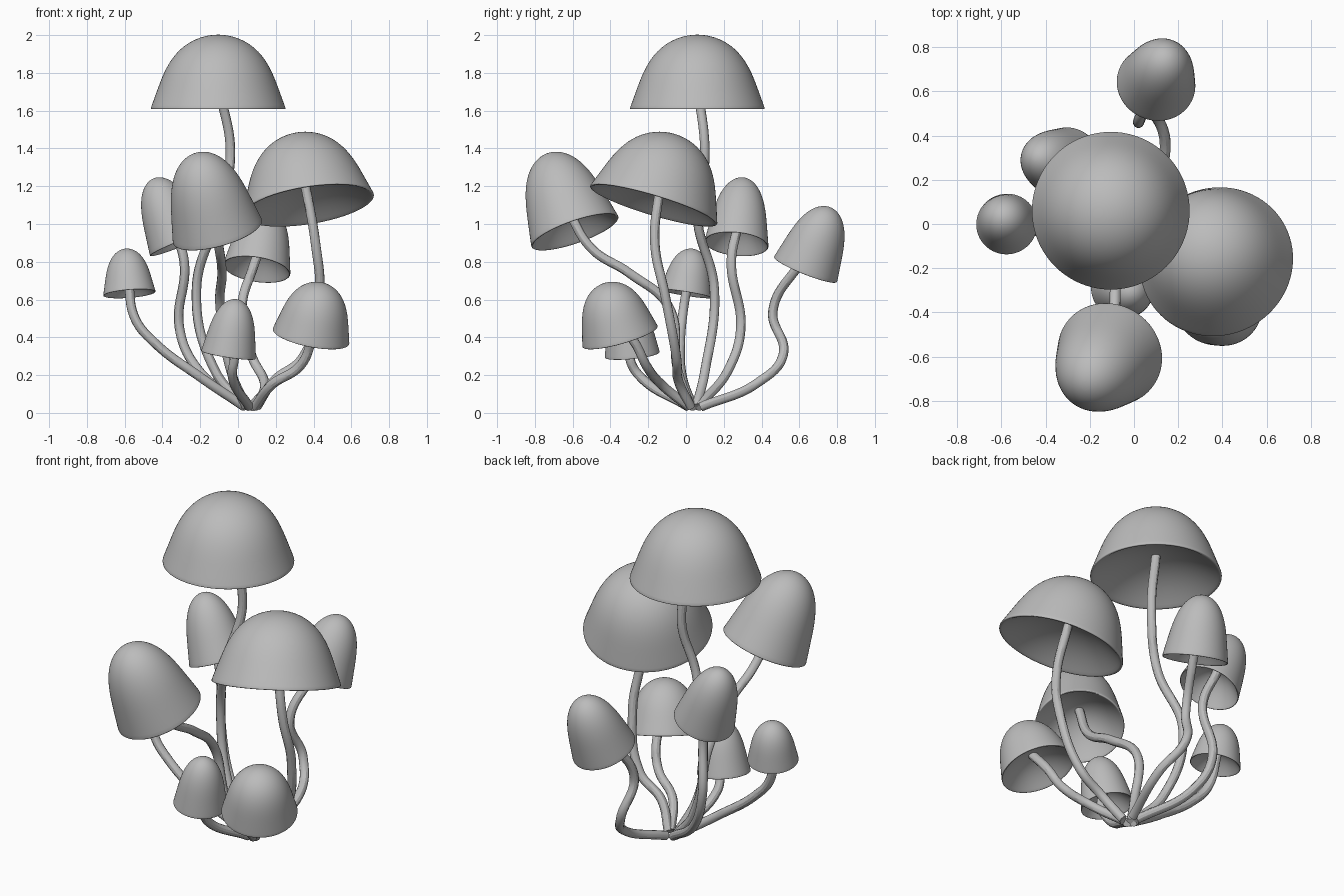
import bpy, bmesh, math
from mathutils import Vector, Matrix

if "Cube" in bpy.data.objects:
    bpy.data.objects.remove(bpy.data.objects["Cube"])

mat = bpy.data.materials.new("plain grey")
mat.diffuse_color = (0.5, 0.5, 0.5, 1)
mat.use_nodes = True
mat.node_tree.nodes["Principled BSDF"].inputs["Base Color"].default_value = mat.diffuse_color
ROOT = Vector((.07, .045, .02))


def cap_profile(radius, height, waist, power):
    """Rounded bell that flares to a rolled rim, then a shallow hollow underside."""
    pts = []
    for i in range(11):
        t = math.pi / 2 * i / 10
        z = max(math.cos(t), 0) ** power
        pts.append((waist * math.sin(t) + (1 - waist) * (1 - z) ** 3, z))
    pts += [(1.005, -.015), (.975, -.025)]
    for i in range(6):
        r = .94 * (1 - i / 5)
        pts.append((r, .31 * (1 - (r / .94) ** 2)))
    return [(r * radius, z * height) for r, z in pts]


def make_cap(name, centre, axis, *shape):
    bm = bmesh.new()
    vs = [bm.verts.new((r, 0, z)) for r, z in cap_profile(*shape)]
    es = [bm.edges.new(p) for p in zip(vs, vs[1:])]
    bmesh.ops.spin(bm, geom=vs + es, cent=(0, 0, 0), axis=(0, 0, 1),
                   angle=2 * math.pi, steps=40)
    bmesh.ops.remove_doubles(bm, verts=bm.verts, dist=1e-4)
    bmesh.ops.recalc_face_normals(bm, faces=bm.faces)
    for f in bm.faces:
        f.smooth = True
    me = bpy.data.meshes.new(name)
    bm.to_mesh(me)
    bm.free()
    me.materials.append(mat)
    ob = bpy.data.objects.new(name, me)
    bpy.context.collection.objects.link(ob)
    turn = Vector((0, 0, 1)).rotation_difference(axis)
    ob.matrix_world = Matrix.Translation(centre) @ turn.to_matrix().to_4x4()
    sub = ob.modifiers.new("smooth", 'SUBSURF')
    sub.levels = sub.render_levels = 1


def make_stem(name, points):
    cu = bpy.data.curves.new(name, 'CURVE')
    cu.dimensions = '3D'
    cu.bevel_depth = .025
    cu.bevel_resolution = 4
    cu.use_fill_caps = True
    sp = cu.splines.new('BEZIER')
    sp.bezier_points.add(len(points) - 1)
    for bp, co in zip(sp.bezier_points, points):
        bp.co = co
        bp.handle_left_type = bp.handle_right_type = 'AUTO'
    cu.materials.append(mat)
    ob = bpy.data.objects.new(name, cu)
    bpy.context.collection.objects.link(ob)
    bpy.ops.object.select_all(action='DESELECT')
    bpy.context.view_layer.objects.active = ob
    ob.select_set(True)
    bpy.ops.object.convert(target='MESH')
    bpy.ops.object.shade_smooth_by_angle()


def mushroom(name, centre, lean, radius, height, bends, waist=.86, power=.72):
    """Cap leaning along (x, y), with a stem bending from the cap to the shared root."""
    centre = Vector(centre)
    axis = Vector((*lean, 1)).normalized()
    make_cap(name + "_cap", centre, axis, radius, height, waist, power)
    top = centre + axis * height * .32
    # each stem ends slightly to its own side of the root
    last = Vector(bends[-1])
    side = Vector((last.x - ROOT.x, last.y - ROOT.y, 0)).normalized() * .035
    make_stem(name + "_stem", [top, *bends, ROOT + side + Vector((0, 0, .012))])


# large open caps
mushroom("tall", (-.105, .06, 1.615), (0, 0), .358, .388,
         [(-.04, .1, 1.36), (-.11, .06, 1.04), (-.22, .15, .65), (-.12, .1, .22)], .85, .78)
mushroom("wide_right", (.372, -.17, 1.105), (-.16, .3), .352, .39,
         [(.41, -.165, .9), (.43, -.11, .62), (.34, -.05, .29), (.19, -.04, .17)], .85, .78)
# medium bell caps
mushroom("front_left", (-.11, -.59, .965), (-.27, -.35), .244, .445,
         [(-.1, -.5, .87), (-.085, -.3, .74), (-.095, -.09, .56), (-.04, -.045, .23)])
mushroom("back_left", (-.31, .268, .9), (-.4, .1), .17, .37,
         [(-.285, .24, .8), (-.31, .29, .45), (-.22, .23, .24)])
mushroom("back", (.1, .635, .765), (.16, .4), .18, .352,
         [(.08, .59, .77), (.02, .46, .54), (.07, .515, .31), (.14, .38, .16)])
# small bell caps
mushroom("far_left", (-.575, 0, .635), (-.08, .16), .139, .238,
         [(-.545, -.02, .5), (-.44, -.03, .37), (-.2, -.02, .19)])
mushroom("front_small", (-.05, -.285, .312), (.15, -.1), .146, .295,
         [(-.02, -.3, .3), (-.03, -.25, .2)])
mushroom("front_right", (.387, -.35, .408), (.2, -.28), .207, .295,
         [(.385, -.27, .37), (.33, -.21, .25), (.18, -.13, .15)])
